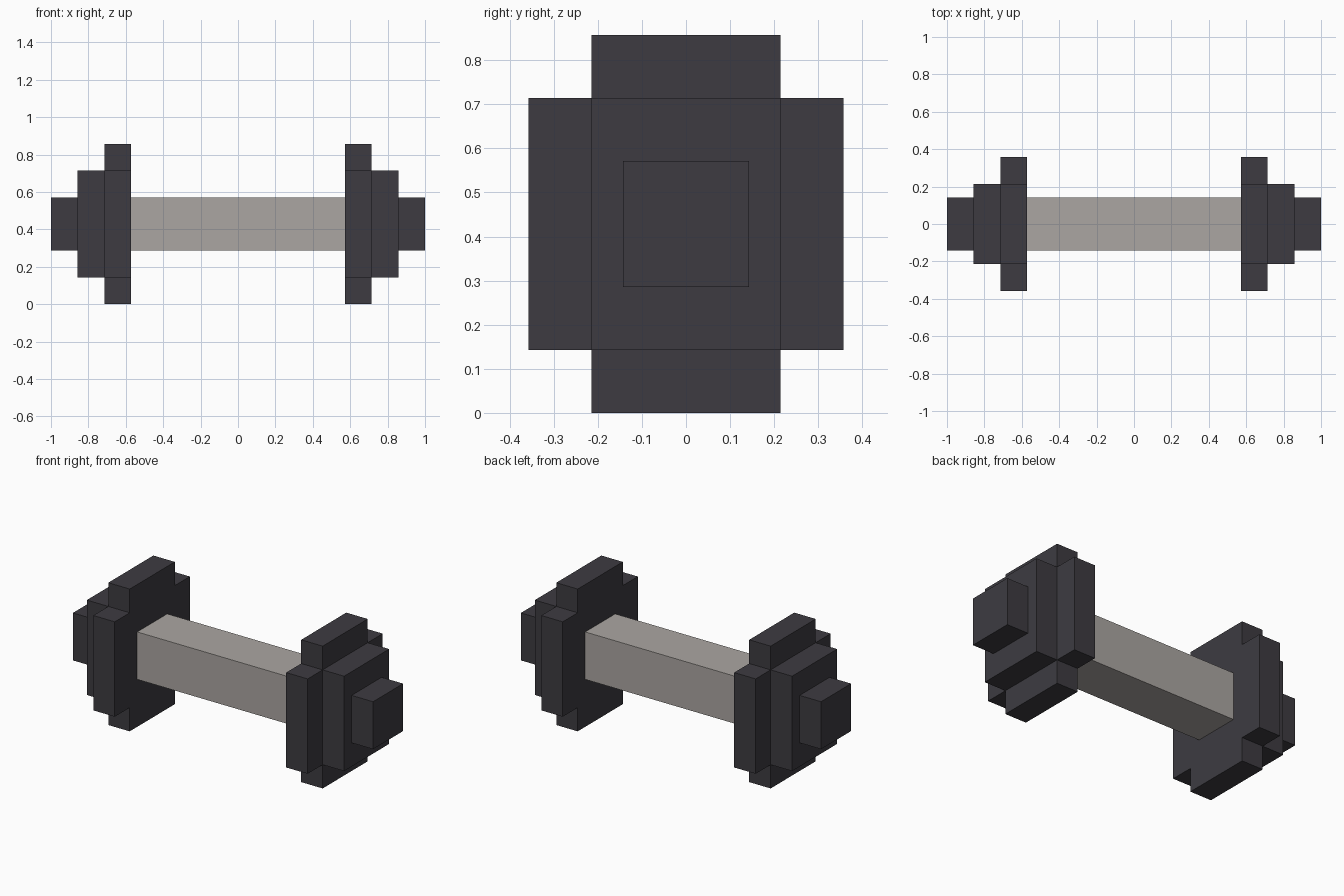
import bpy, bmesh

cube = bpy.data.objects.get("Cube")
if cube:
    bpy.data.objects.remove(cube, do_unlink=True)

U = 1 / 7        # block unit
AXIS_Z = 3 * U   # height of the bar axis


def material(name, colour):
    mat = bpy.data.materials.new(name)
    mat.use_nodes = True
    mat.diffuse_color = colour
    mat.node_tree.nodes["Principled BSDF"].inputs["Base Color"].default_value = colour
    return mat


def prism(name, profile, x0, x1, mat):
    """Extrude a (y, z) profile along x; all sizes in block units."""
    bm = bmesh.new()
    face = bm.faces.new([bm.verts.new((x0 * U, y * U, z * U)) for y, z in profile])
    side = bmesh.ops.extrude_face_region(bm, geom=[face])
    verts = [v for v in side["geom"] if isinstance(v, bmesh.types.BMVert)]
    bmesh.ops.translate(bm, verts=verts, vec=((x1 - x0) * U, 0, 0))
    bmesh.ops.recalc_face_normals(bm, faces=bm.faces)
    mesh = bpy.data.meshes.new(name)
    bm.to_mesh(mesh)
    bm.free()
    mesh.materials.append(mat)
    obj = bpy.data.objects.new(name, mesh)
    obj.location.z = AXIS_Z
    bpy.context.collection.objects.link(obj)
    return obj


def rectangle(y, z):
    return [(-y, -z), (y, -z), (y, z), (-y, z)]


def notched(y, z, notch):
    """Rectangle with a square notch cut from each corner."""
    a, b = y - notch, z - notch
    return [(-a, -z), (a, -z), (a, -b), (y, -b), (y, b), (a, b),
            (a, z), (-a, z), (-a, b), (-y, b), (-y, -b), (-a, -b)]


iron = material("dark iron", (0.047, 0.044, 0.053, 1))
steel = material("grey steel", (0.407, 0.381, 0.361, 1))

# Handle
prism("handle", rectangle(1, 1), -4, 4, steel)

# Weights, stepping down towards each end
for label, s in (("left", 1), ("right", -1)):
    prism(label + "_large_plate", notched(2.5, 3, 1), 4 * s, 5 * s, iron)
    prism(label + "_small_plate", rectangle(1.5, 2), 5 * s, 6 * s, iron)
    prism(label + "_end_cap", rectangle(1, 1), 6 * s, 7 * s, iron)
